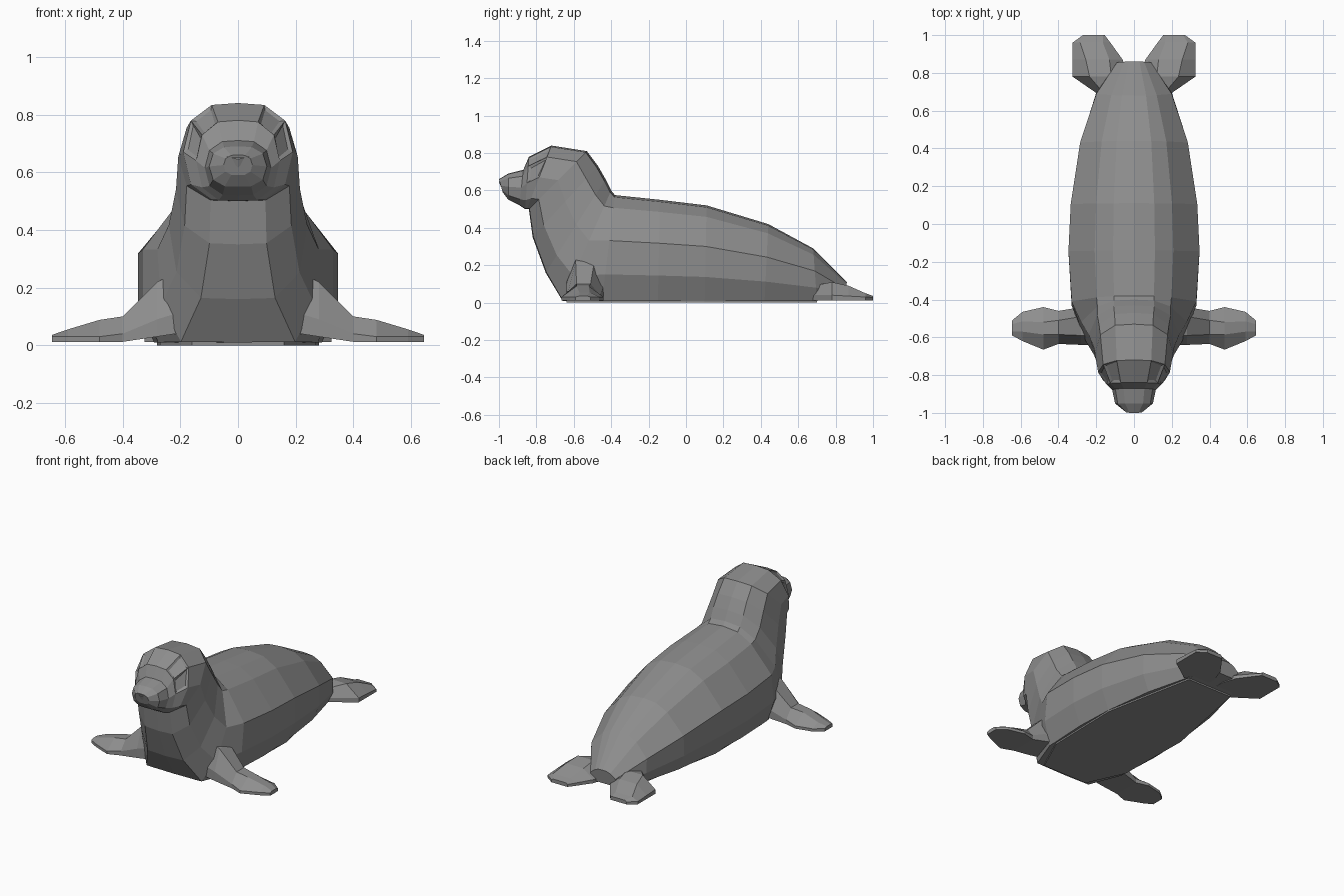
import bpy, bmesh

if "Cube" in bpy.data.objects:
    bpy.data.objects.remove(bpy.data.objects["Cube"], do_unlink=True)

fur = bpy.data.materials.new("grey fur")
fur.use_nodes = True
GREY = (0.27, 0.27, 0.27, 1)
fur.diffuse_color = GREY
fur.node_tree.nodes["Principled BSDF"].inputs["Base Color"].default_value = GREY


def finish(name, bm):
    bmesh.ops.recalc_face_normals(bm, faces=bm.faces)
    mesh = bpy.data.meshes.new(name)
    bm.to_mesh(mesh)
    bm.free()
    mesh.materials.append(fur)
    obj = bpy.data.objects.new(name, mesh)
    bpy.context.collection.objects.link(obj)
    return obj


def loft(rings):
    """Bridge closed rings of equal size and cap both ends."""
    bm = bmesh.new()
    loops = [[bm.verts.new(p) for p in ring] for ring in rings]
    n = len(loops[0])
    bands = []
    for a, b in zip(loops, loops[1:]):
        bands.append([bm.faces.new((a[i], a[(i + 1) % n], b[(i + 1) % n], b[i]))
                      for i in range(n)])
    bm.faces.new(loops[0])
    bm.faces.new(loops[-1])
    return bm, bands


# Half cross-sections (width share, height share) from belly to back
TRUNK = [(0, 0), (0.84, 0), (1, 0.25), (1, 0.57), (0.6, 0.88), (0.32, 0.98), (0, 1)]
NECK = [(0, 0), (0.46, 0.01), (0.86, 0.17), (1, 0.5), (0.86, 0.82), (0.48, 0.98), (0, 1)]


def section(low, high, width, blend):
    half = []
    for (w0, t0), (w1, t1) in zip(TRUNK, NECK):
        w = width * (w0 + (w1 - w0) * blend)
        t = t0 + (t1 - t0) * blend
        half.append((w, low[0] + (high[0] - low[0]) * t, low[1] + (high[1] - low[1]) * t))
    return half + [(-x, y, z) for x, y, z in half[-2:0:-1]]


# Body, neck and head: underside point, back point (y, z), half width, roundness
stations = [
    ((0.85, 0.02), (0.86, 0.11), 0.09, 0),
    ((0.70, 0.01), (0.68, 0.29), 0.20, 0),
    ((0.42, 0.01), (0.44, 0.42), 0.285, 0),
    ((0.10, 0.01), (0.11, 0.52), 0.335, 0),
    ((-0.15, 0.01), (-0.14, 0.55), 0.347, 0),
    ((-0.45, 0.01), (-0.38, 0.575), 0.33, 0),
    ((-0.66, 0.01), (-0.40, 0.60), 0.28, 0.35),
    ((-0.75, 0.16), (-0.43, 0.66), 0.24, 0.8),
    ((-0.82, 0.35), (-0.47, 0.73), 0.215, 1),
    ((-0.84, 0.50), (-0.53, 0.81), 0.207, 1),
    ((-0.85, 0.50), (-0.72, 0.84), 0.19, 1),
    ((-0.86, 0.50), (-0.84, 0.78), 0.145, 1),
    ((-0.89, 0.52), (-0.87, 0.71), 0.115, 1),
    ((-0.95, 0.55), (-0.95, 0.69), 0.10, 1),
    ((-0.98, 0.59), (-1.00, 0.66), 0.05, 1),
]
bm, bands = loft([section(*s) for s in stations])
# Sunken eyes in the two upper cheek faces
eyes = [f for f in bands[10] if abs(f.calc_center_median().x) > 0.1
        and 0.68 < f.calc_center_median().z < 0.78]
bmesh.ops.recalc_face_normals(bm, faces=bm.faces)
bmesh.ops.inset_individual(bm, faces=eyes, thickness=0.018, depth=-0.008)
finish("body_and_head", bm)

# Nose, a small wedge at the muzzle tip
bm = bmesh.new()
front = [bm.verts.new(p) for p in ((-0.04, -0.995, 0.655), (0.04, -0.995, 0.655), (0, -0.988, 0.615))]
tip = bm.verts.new((0, -1.0, 0.645))
bm.faces.new(front)
for i in range(3):
    bm.faces.new((front[i], front[(i + 1) % 3], tip))
finish("nose", bm)


def slab(a, b, rim, top, inset, base=0.012):
    """Fin section from a to b: flat sole, upright rim, narrower crown."""
    return [(a, base), (b, base), (b, rim), (b - inset, top), (a + inset, top), (a, rim)]


# Front flippers run sideways, hind flippers run backwards
fore = [
    (0.15, slab(-0.64, -0.44, 0.13, 0.28, 0.05, 0.05)),
    (0.28, slab(-0.64, -0.44, 0.09, 0.22, 0.05, 0.03)),
    (0.40, slab(-0.635, -0.46, 0.04, 0.10, 0.05)),
    (0.48, slab(-0.665, -0.44, 0.03, 0.088, 0.08)),
    (0.59, slab(-0.62, -0.465, 0.03, 0.055, 0.05)),
    (0.645, slab(-0.59, -0.51, 0.03, 0.036, 0.02)),
]
hind = [
    (0.68, slab(0.03, 0.18, 0.04, 0.09, 0.03)),
    (0.78, slab(0.03, 0.325, 0.04, 0.11, 0.09)),
    (0.87, slab(0.06, 0.325, 0.035, 0.09, 0.07)),
    (0.96, slab(0.125, 0.325, 0.03, 0.05, 0.04)),
    (1.00, slab(0.155, 0.27, 0.028, 0.036, 0.01)),
]
for side, sign in (("left", 1), ("right", -1)):
    bm, _ = loft([[(sign * x, y, z) for y, z in ring] for x, ring in fore])
    finish(side + "_front_flipper", bm)
    bm, _ = loft([[(sign * x, y, z) for x, z in ring] for y, ring in hind])
    finish(side + "_hind_flipper", bm)

# Belly pad resting on the ground
bm, _ = loft([[(x, y, z) for x, y in ((-0.16, -0.64), (0.16, -0.64), (0.27, -0.4), (0.28, 0.1),
                                      (0.16, 0.7), (-0.16, 0.7), (-0.28, 0.1), (-0.27, -0.4))]
              for z in (0, 0.02)])
finish("belly", bm)
